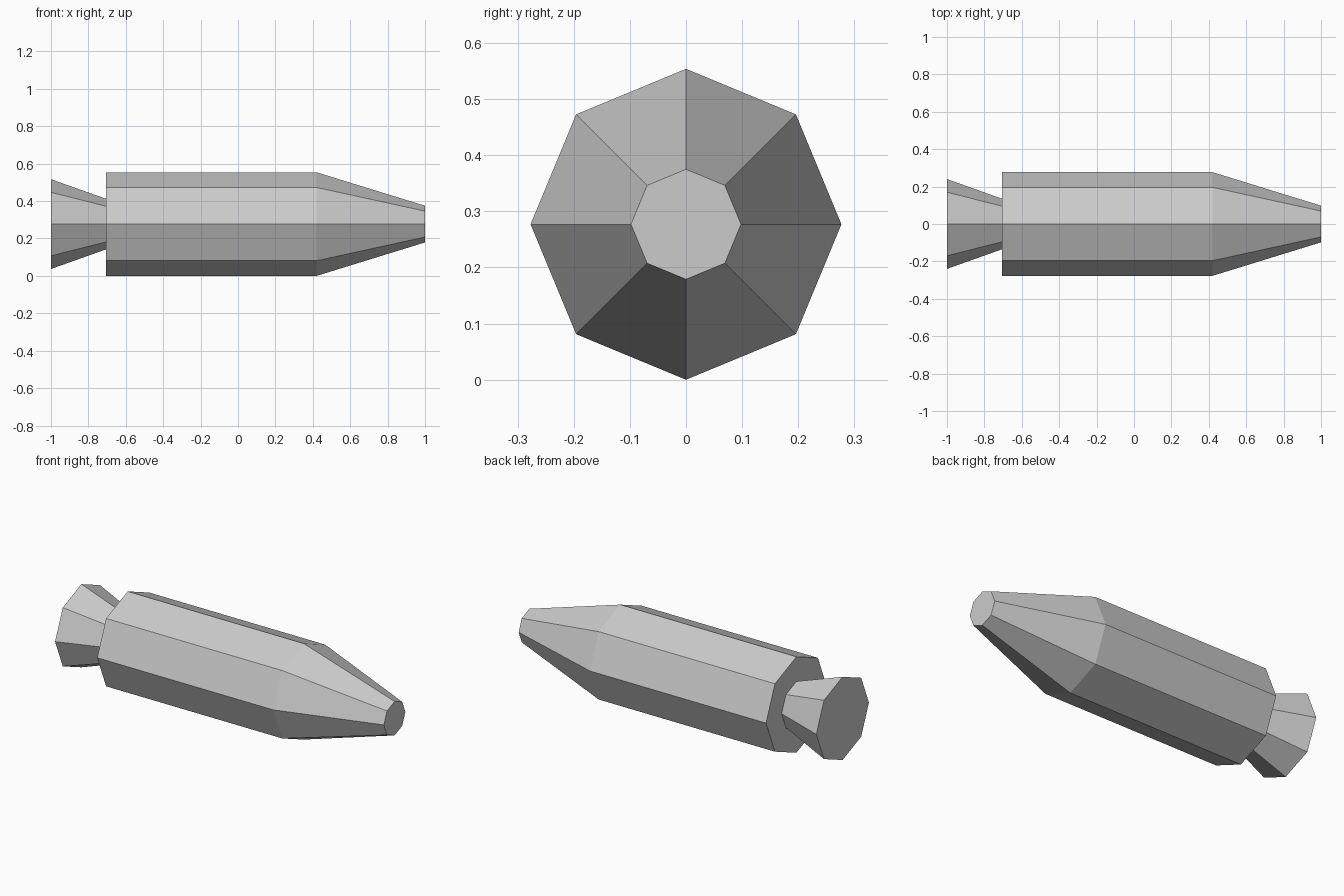
import bpy, bmesh
from math import pi, sin, cos

cube = bpy.data.objects.get("Cube")
if cube:
    bpy.data.objects.remove(cube, do_unlink=True)

SIDES = 8
AXIS_Z = 0.277

grey = bpy.data.materials.new("hull_grey")
grey.use_nodes = True
grey.diffuse_color = (0.6, 0.6, 0.6, 1)
grey.node_tree.nodes["Principled BSDF"].inputs["Base Color"].default_value = (0.6, 0.6, 0.6, 1)


def lathe(name, profile):
    """Loft octagonal rings along x from (x, radius) pairs and cap both ends."""
    bm = bmesh.new()
    rings = []
    for x, r in profile:
        angles = [2 * pi * i / SIDES for i in range(SIDES)]
        rings.append([bm.verts.new((x, r * cos(a), r * sin(a))) for a in angles])
    for a, b in zip(rings, rings[1:]):
        for i in range(SIDES):
            j = (i + 1) % SIDES
            bm.faces.new((a[i], a[j], b[j], b[i]))
    bm.faces.new(rings[0])
    bm.faces.new(rings[-1])
    bmesh.ops.recalc_face_normals(bm, faces=bm.faces)
    mesh = bpy.data.meshes.new(name)
    bm.to_mesh(mesh)
    bm.free()
    mesh.materials.append(grey)
    obj = bpy.data.objects.new(name, mesh)
    obj.location.z = AXIS_Z
    bpy.context.collection.objects.link(obj)
    return obj


# Straight hull tapering to a blunt nose
lathe("hull", [(-0.705, 0.277), (0.42, 0.277), (1.0, 0.098)])

# Flared exhaust nozzle, closed at the rear
lathe("nozzle", [(-1.0, 0.24), (-0.705, 0.135)])
